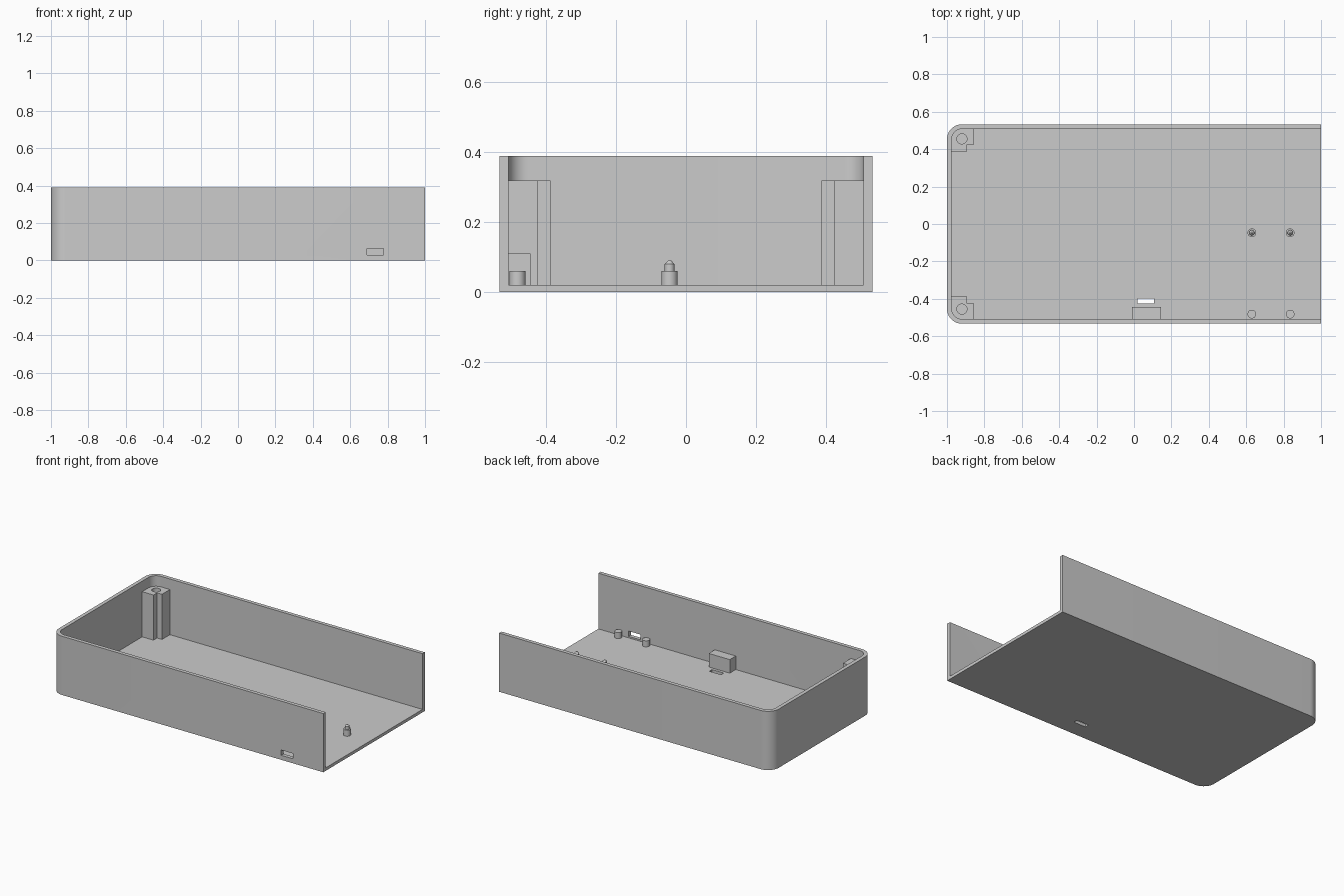
import bpy, bmesh, math

cube = bpy.data.objects.get("Cube")
if cube:
    bpy.data.objects.remove(cube, do_unlink=True)

HALF_Y, HEIGHT, WALL, FLOOR = 0.533, 0.39, 0.025, 0.02
CORNER = 0.08

grey = bpy.data.materials.new("plain grey")
grey.use_nodes = True
colour = (0.6, 0.6, 0.6, 1)
grey.diffuse_color = colour
grey.node_tree.nodes["Principled BSDF"].inputs["Base Color"].default_value = colour


def finish(name, bm):
    bmesh.ops.recalc_face_normals(bm, faces=bm.faces)
    mesh = bpy.data.meshes.new(name)
    bm.to_mesh(mesh)
    bm.free()
    mesh.materials.append(grey)
    obj = bpy.data.objects.new(name, mesh)
    bpy.context.collection.objects.link(obj)
    return obj


def activate(obj):
    bpy.ops.object.select_all(action='DESELECT')
    obj.select_set(True)
    bpy.context.view_layer.objects.active = obj


def prism(name, outline, z0, z1):
    bm = bmesh.new()
    face = bm.faces.new([bm.verts.new((x, y, z0)) for x, y in outline])
    top = bmesh.ops.extrude_face_region(bm, geom=[face])["geom"]
    verts = [v for v in top if isinstance(v, bmesh.types.BMVert)]
    bmesh.ops.translate(bm, verts=verts, vec=(0, 0, z1 - z0))
    return finish(name, bm)


def box(name, x0, x1, y0, y1, z0, z1):
    return prism(name, [(x0, y0), (x1, y0), (x1, y1), (x0, y1)], z0, z1)


def tray_outline(x0, x1, half_y, radius, steps=14):
    # Square at +x, rounded at both -x corners
    points = [(x1, -half_y), (x1, half_y)]
    for sign, start in ((1, 90), (-1, 180)):
        for i in range(steps + 1):
            a = math.radians(start + 90 * i / steps)
            points.append((x0 + radius + radius * math.cos(a),
                           sign * (half_y - radius) + radius * math.sin(a)))
    return points


def lathe(name, x, y, profile, sides=32):
    # Solid of revolution from (radius, z) pairs
    bm = bmesh.new()
    rings = []
    for r, z in profile:
        angles = [2 * math.pi * i / sides for i in range(sides)]
        rings.append([bm.verts.new((x + r * math.cos(a), y + r * math.sin(a), z))
                      for a in angles])
    for low, high in zip(rings, rings[1:]):
        for i in range(sides):
            j = (i + 1) % sides
            bm.faces.new((low[i], low[j], high[j], high[i]))
    bm.faces.new(rings[0])
    bm.faces.new(rings[-1])
    return finish(name, bm)


def cut(target, cutter):
    cutter.hide_render = True
    mod = target.modifiers.new("cut", 'BOOLEAN')
    mod.operation, mod.solver, mod.object = 'DIFFERENCE', 'EXACT', cutter
    activate(target)
    bpy.ops.object.modifier_apply(modifier=mod.name)
    bpy.data.objects.remove(cutter, do_unlink=True)


def smooth(obj):
    activate(obj)
    bpy.ops.object.shade_smooth_by_angle(angle=math.radians(30))


# Tray open at the top and at one end, with a wall slot and a floor slot
tray = prism("tray", tray_outline(-1, 1, HALF_Y, CORNER), 0, HEIGHT)
cut(tray, prism("cavity", tray_outline(-1 + WALL, 1.1, HALF_Y - WALL, CORNER - WALL),
                FLOOR, HEIGHT + 0.1))
cut(tray, box("wall_slot", 0.69, 0.777, -0.6, -0.48, 0.03, 0.065))
cut(tray, box("floor_slot", 0.02, 0.107, -0.426, -0.397, -0.1, 0.1))
smooth(tray)

# Notched screw posts in the two closed corners
for side, sign in (("back", 1), ("front", -1)):
    outline = [(-0.98, 0.387), (-0.892, 0.387), (-0.892, 0.425), (-0.856, 0.425),
               (-0.856, 0.512), (-0.94, 0.512), (-0.98, 0.475)]
    post = prism(side + "_screw_post", [(x, sign * y) for x, y in outline], FLOOR - 0.005, 0.32)
    cut(post, lathe("screw_hole", -0.92, sign * 0.455, [(0.027, 0.12), (0.027, 0.4)]))
    smooth(post)

# Stepped locating pins and short support pegs
for side, x in (("right", 0.63), ("left", 0.835)):
    smooth(lathe(side + "_locating_pin", x, -0.047,
                 [(0.023, 0.015), (0.023, 0.06), (0.014, 0.06), (0.014, 0.08), (0.005, 0.09)]))
    smooth(lathe(side + "_support_peg", x, -0.482, [(0.023, 0.015), (0.023, 0.06)]))

# Solid block against the front wall
box("wall_block", -0.01, 0.144, -0.512, -0.445, FLOOR - 0.005, 0.11)
